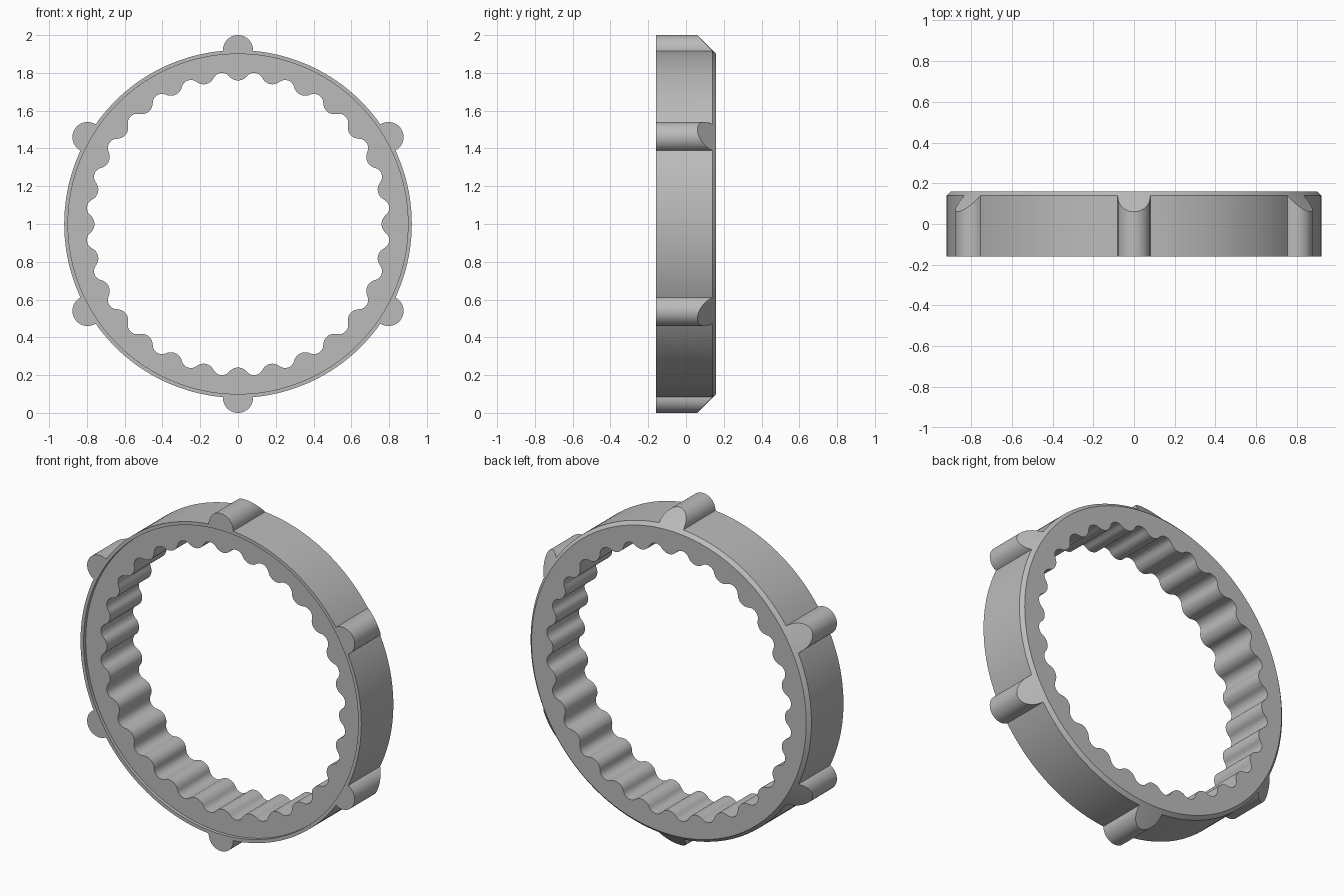
import bpy, bmesh, math
from mathutils import Matrix, Vector

cube = bpy.data.objects.get("Cube")
if cube:
    bpy.data.objects.remove(cube)

CENTRE_Z = 1.0
RING_R, LUG_R, LUGS = 0.92, 0.08, 6
TEETH, TOOTH_R, TOOTH_TIP = 28, 0.06, 0.76
VALLEY_R, VALLEY_DEPTH = 0.05, 0.805


def arc(cx, cy, r, a0, a1, n):
    """n + 1 points along an arc from angle a0 to a1."""
    return [Vector((cx + r * math.cos(a0 + (a1 - a0) * i / n),
                    cy + r * math.sin(a0 + (a1 - a0) * i / n))) for i in range(n + 1)]


def repeat(points, count):
    """Repeat a section, drawn about the +y direction, around the circle."""
    out = []
    for k in range(count):
        turn = Matrix.Rotation(math.tau * k / count, 2)
        out += [turn @ p for p in points]
    return out


def outer_outline():
    # one round lug, then the ring arc that leads to the next lug
    half = 2 * math.asin(LUG_R / (2 * RING_R))
    dip = half / 2
    lug = arc(0, RING_R, LUG_R, -dip, math.pi + dip, 24)
    start = math.pi / 2 + half
    end = math.pi / 2 + math.tau / LUGS - half
    return repeat(lug + arc(0, 0, RING_R, start, end, 28)[1:-1], LUGS)


def inner_outline():
    # one round tooth blending into one round valley
    step = math.tau / TEETH
    tooth_y = TOOTH_TIP + TOOTH_R
    valley = Matrix.Rotation(step / 2, 2) @ Vector((0, VALLEY_DEPTH - VALLEY_R))
    to_valley = valley - Vector((0, tooth_y))
    lean = math.atan2(-to_valley.x, -to_valley.y)
    down, up = -math.pi / 2, math.pi / 2
    tooth = arc(0, tooth_y, TOOTH_R, down + lean, down - lean, 10)
    mid = up + step / 2
    spread = lean + step / 2
    hollow = arc(valley.x, valley.y, VALLEY_R, mid - spread, mid + spread, 8)
    return repeat(tooth + hollow[1:-1], TEETH)


def make_object(name, bm):
    bmesh.ops.recalc_face_normals(bm, faces=bm.faces)
    mesh = bpy.data.meshes.new(name)
    bm.to_mesh(mesh)
    bm.free()
    obj = bpy.data.objects.new(name, mesh)
    bpy.context.collection.objects.link(obj)
    return obj


# ring plate with lugs and inner teeth, left overlong for trimming
bm = bmesh.new()
edges = []
for loop in (outer_outline(), inner_outline()):
    verts = [bm.verts.new((p.x, -0.25, CENTRE_Z + p.y)) for p in loop]
    edges += [bm.edges.new((v, verts[i - 1])) for i, v in enumerate(verts)]
cap = bmesh.ops.triangle_fill(bm, edges=edges, use_beauty=True)
faces = [f for f in cap["geom"] if isinstance(f, bmesh.types.BMFace)]
ext = bmesh.ops.extrude_face_region(bm, geom=faces)
moved = [v for v in ext["geom"] if isinstance(v, bmesh.types.BMVert)]
bmesh.ops.translate(bm, vec=(0, 0.5, 0), verts=moved)
ring = make_object("toothed_ring", bm)

# turned envelope: recessed front face, raised rim, bevelled back
profile = [(0.6, -0.14), (0.90, -0.14), (0.90, -0.16), (1.1, -0.16),
           (1.1, -0.04), (0.90, 0.16), (0.6, 0.16)]
bm = bmesh.new()
SEG = 180
rows = []
for k in range(SEG):
    a = math.tau * k / SEG
    rows.append([bm.verts.new((r * math.cos(a), y, CENTRE_Z + r * math.sin(a)))
                 for r, y in profile])
for k in range(SEG):
    a, b = rows[k - 1], rows[k]
    for i in range(len(profile)):
        bm.faces.new((a[i - 1], a[i], b[i], b[i - 1]))
envelope = make_object("trim_envelope", bm)
envelope.hide_render = True

# trim the plate with the envelope
trim = ring.modifiers.new("trim", "BOOLEAN")
trim.operation = "INTERSECT"
trim.solver = "EXACT"
trim.object = envelope
bpy.ops.object.select_all(action="DESELECT")
bpy.context.view_layer.objects.active = ring
ring.select_set(True)
bpy.ops.object.modifier_apply(modifier="trim")
bpy.data.objects.remove(envelope)

# plain grey finish
grey = bpy.data.materials.new("plain_grey")
grey.use_nodes = True
colour = (0.5, 0.5, 0.5, 1)
grey.diffuse_color = colour
grey.node_tree.nodes["Principled BSDF"].inputs["Base Color"].default_value = colour
ring.data.materials.clear()
ring.data.materials.append(grey)
bpy.ops.object.shade_smooth_by_angle(angle=math.radians(25))
